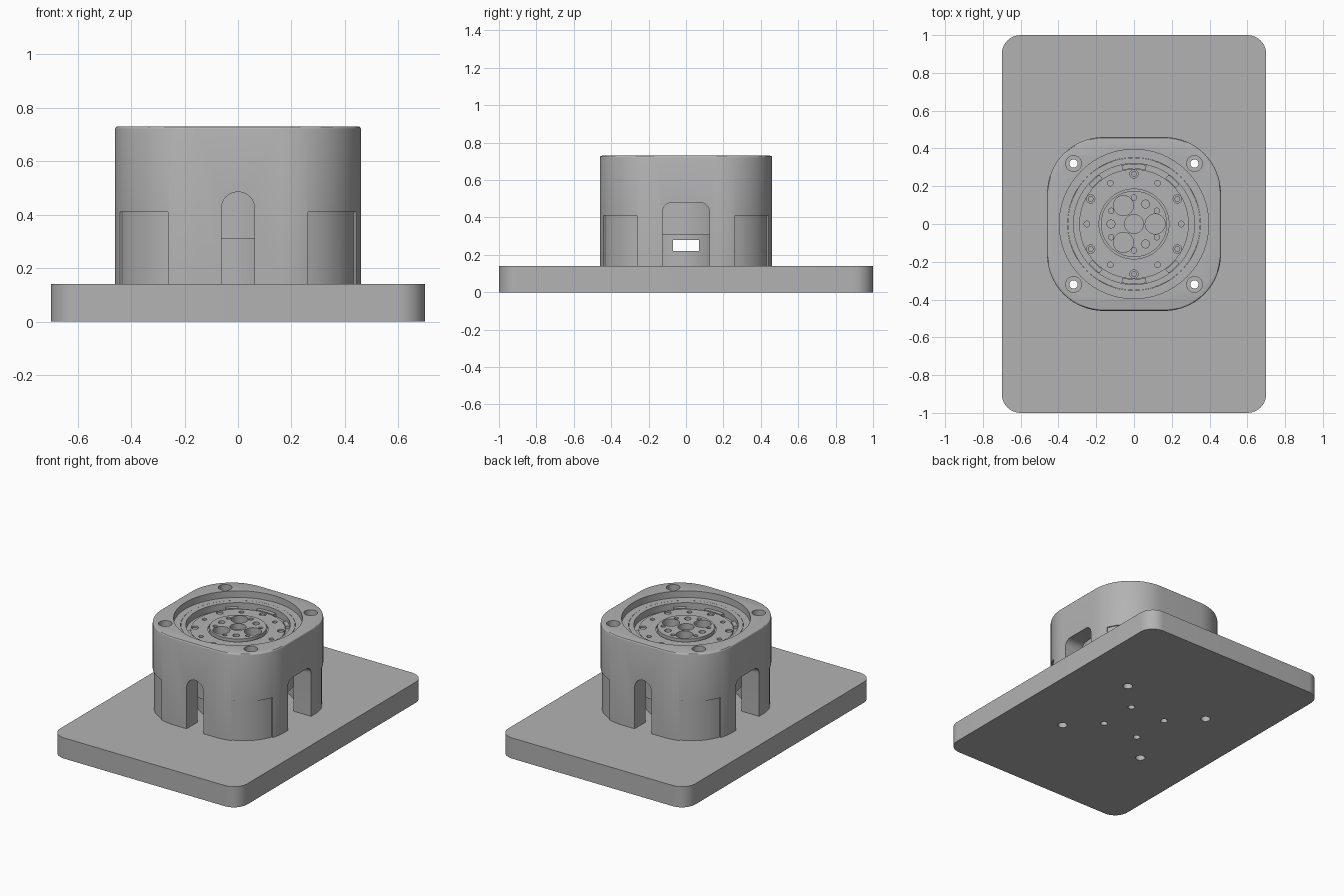
import bpy, bmesh
from math import pi, sin, cos, radians
from mathutils import Matrix

cube = bpy.data.objects.get("Cube")
if cube:
    bpy.data.objects.remove(cube)

grey = bpy.data.materials.new("machined grey")
grey.use_nodes = True
color = (0.45, 0.45, 0.45, 1)
grey.diffuse_color = color
grey.node_tree.nodes["Principled BSDF"].inputs["Base Color"].default_value = color


def finish(name, bm):
    bmesh.ops.recalc_face_normals(bm, faces=bm.faces)
    mesh = bpy.data.meshes.new(name)
    bm.to_mesh(mesh)
    bm.free()
    mesh.materials.append(grey)
    obj = bpy.data.objects.new(name, mesh)
    bpy.context.collection.objects.link(obj)
    return obj


def arc(cx, cy, r, a0, a1, n=10):
    return [(cx + r * cos(radians(a0 + (a1 - a0) * i / n)),
             cy + r * sin(radians(a0 + (a1 - a0) * i / n))) for i in range(n + 1)]


def rounded_rect(x0, x1, y0, y1, r, n=10):
    pts = []
    for cx, cy, a in ((x1 - r, y1 - r, 0), (x0 + r, y1 - r, 90),
                      (x0 + r, y0 + r, 180), (x1 - r, y0 + r, 270)):
        pts += arc(cx, cy, r, a, a + 90, n)
    return pts


def prism(name, outlines, z0, z1, fillet=0, matrix=None):
    """Extrude one or more outlines, optionally rounding the top rim."""
    bm = bmesh.new()
    for outline in outlines:
        face = bm.faces.new([bm.verts.new((x, y, z0)) for x, y in outline])
        out = bmesh.ops.extrude_face_region(bm, geom=[face], use_keep_orig=True)
        verts = [g for g in out["geom"] if isinstance(g, bmesh.types.BMVert)]
        bmesh.ops.translate(bm, verts=verts, vec=(0, 0, z1 - z0))
    if fillet:
        rim = [e for e in bm.edges if all(v.co.z > z1 - 1e-5 for v in e.verts)]
        bmesh.ops.bevel(bm, geom=rim, offset=fillet, segments=3, profile=0.5,
                        affect='EDGES')
    if matrix:
        bm.transform(matrix)
    return finish(name, bm)


def lathe(name, profile, steps=96):
    bm = bmesh.new()
    verts = [bm.verts.new((r, 0, z)) for r, z in profile]
    edges = [bm.edges.new(pair) for pair in zip(verts, verts[1:])]
    bmesh.ops.spin(bm, geom=verts + edges, cent=(0, 0, 0), axis=(0, 0, 1),
                   angle=2 * pi, steps=steps, use_merge=False)
    bmesh.ops.remove_doubles(bm, verts=bm.verts, dist=1e-5)
    return finish(name, bm)


def holes(points, r, z0, z1, n=2):
    return prism("cutter", [arc(x, y, r, 0, 360, 12 * n)[:-1] for x, y in points], z0, z1)


def polar(radius, start, count):
    return arc(0, 0, radius, start, start + 360, count)[:-1]


def cut(obj, cutters):
    """Subtract the cutters and bake the result."""
    for c in cutters:
        c.hide_render = True
        mod = obj.modifiers.new("cut", 'BOOLEAN')
        mod.operation, mod.solver, mod.object = 'DIFFERENCE', 'EXACT', c
    graph = bpy.context.evaluated_depsgraph_get()
    old = obj.data
    mesh = bpy.data.meshes.new_from_object(obj.evaluated_get(graph))
    obj.modifiers.clear()
    obj.data = mesh
    bpy.data.meshes.remove(old)
    for c in cutters:
        bpy.data.objects.remove(c)


along_y = Matrix.Rotation(pi / 2, 4, 'X')
along_x = Matrix.Rotation(pi / 2, 4, 'Z') @ along_y
corners = [(sx * 0.32, sy * 0.32) for sx in (1, -1) for sy in (1, -1)]

# Mounting plate with four large and four small screw holes
plate = prism("base_plate", [rounded_rect(-0.7, 0.7, -1, 1, 0.1)], 0, 0.14)
cut(plate, [holes(corners, 0.03, -0.1, 0.3),
            holes(polar(0.19, 45, 4), 0.022, -0.1, 0.3)])

# Housing: bored shell with cable slots, corner screws and shallow corner reliefs
housing = prism("housing", [rounded_rect(-0.46, 0.46, -0.46, 0.46, 0.3, 20)],
                0.14, 0.73, fillet=0.01)
reliefs = []
for k in range(4):
    a = 90 * k
    cx, cy = arc(0, 0, 0.16 * 2 ** 0.5, 45 + a, 45 + a, 1)[0]
    reliefs.append(arc(cx, cy, 0.292, a + 20, a + 70) + arc(cx, cy, 0.36, a + 70, a + 20))
cut(housing, [
    holes([(0, 0)], 0.352, 0, 0.9, 8),
    holes([(0, 0)], 0.395, 0.685, 0.9, 8),
    prism("cutter", [rounded_rect(-0.062, 0.062, 0, 0.485, 0.0615)], -1, 1, matrix=along_y),
    prism("cutter", [rounded_rect(-0.125, 0.125, 0, 0.48, 0.05)], -1, 1, matrix=along_x),
    holes(corners, 0.022, 0, 0.9),
    holes(corners, 0.042, 0.69, 0.9),
    prism("cutter", reliefs, 0.1, 0.41),
])

# Actuator body: stepped drum with a ring groove and a raised hub
body = lathe("actuator_body", [
    (0, 0.14), (0.25, 0.14), (0.25, 0.31), (0.351, 0.31), (0.351, 0.685),
    (0.32, 0.685), (0.32, 0.64), (0.29, 0.64), (0.29, 0.655), (0.185, 0.655),
    (0.185, 0.645), (0.175, 0.645), (0.175, 0.67), (0, 0.67)])
cut(body, [
    prism("cutter", [rounded_rect(-0.07, 0.07, 0.22, 0.28, 0.005, 2)], -1, 1, matrix=along_x),
    holes(polar(0.19, 45, 4), 0.022, 0, 0.2),
    holes([(0, 0)], 0.05, 0.63, 0.8, 3),
    holes(polar(0.112, 0, 3), 0.053, 0.62, 0.8, 3),
    holes(polar(0.122, 60, 3), 0.021, 0.63, 0.8),
    holes(polar(0.14, 30, 6), 0.014, 0.63, 0.8),
    holes(polar(0.25, 0, 6), 0.015, 0.62, 0.8),
    holes(polar(0.265, 30, 6), 0.022, 0.635, 0.8),
])

# Screw heads sunk in the outer ring
screws = holes(polar(0.265, 30, 6), 0.015, 0.63, 0.648)
screws.name = screws.data.name = "ring_screws"

# Retaining clips standing in the ring groove
clips = []
for mid, half in ((48, 7), (90, 12), (132, 7), (228, 7), (270, 12), (312, 7)):
    clips.append(arc(0, 0, 0.292, mid - half, mid + half)
                 + arc(0, 0, 0.318, mid + half, mid - half))
clip_ring = prism("retaining_clips", clips, 0.635, 0.66)

for obj in (plate, housing, body, screws, clip_ring):
    bpy.ops.object.select_all(action='DESELECT')
    obj.select_set(True)
    bpy.context.view_layer.objects.active = obj
    bpy.ops.object.shade_smooth_by_angle(angle=radians(30))
